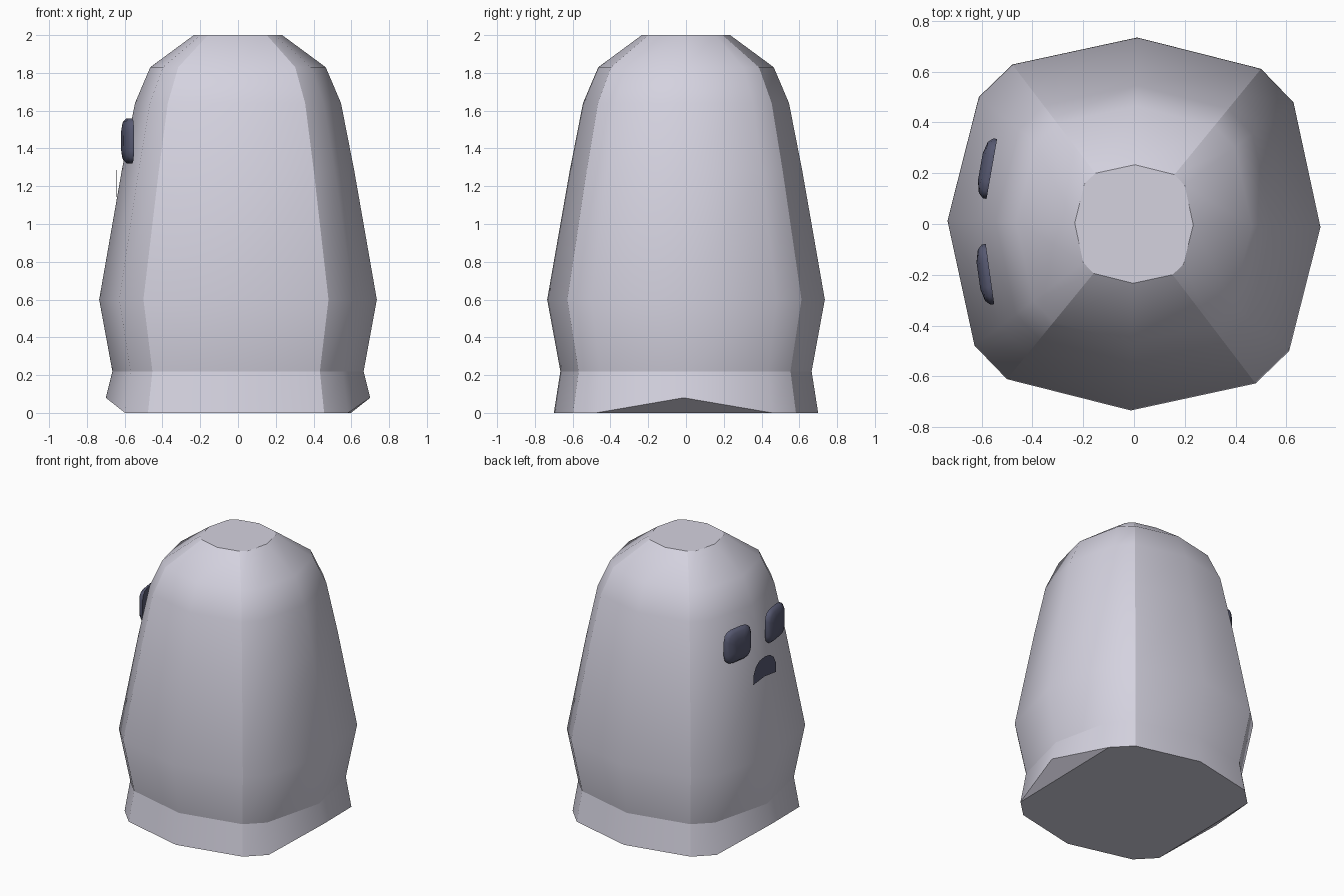
import bpy, bmesh, math
from mathutils import Matrix

if "Cube" in bpy.data.objects:
    bpy.data.objects.remove(bpy.data.objects["Cube"])

TWIST = Matrix.Rotation(math.radians(-1), 4, 'Z')


def material(name, color):
    m = bpy.data.materials.new(name)
    m.diffuse_color = (*color, 1)
    m.use_nodes = True
    m.node_tree.nodes["Principled BSDF"].inputs["Base Color"].default_value = m.diffuse_color
    return m


CLOTH = material("pale grey", (0.66, 0.645, 0.74))
DARK = material("dark slate", (0.095, 0.10, 0.165))


def finish(bm, name, mat, matrix=Matrix()):
    bmesh.ops.transform(bm, matrix=TWIST @ matrix, verts=bm.verts)
    me = bpy.data.meshes.new(name)
    bm.to_mesh(me)
    bm.free()
    me.materials.append(mat)
    ob = bpy.data.objects.new(name, me)
    bpy.context.collection.objects.link(ob)
    return ob


def skin(bm, rings):
    """Join successive rings of verts with quads."""
    n = len(rings[0])
    for a, b in zip(rings, rings[1:]):
        for i in range(n):
            j = (i + 1) % n
            bm.faces.new((a[i], a[j], b[j], b[i])).smooth = True


# Body: twelve-sided section (four blunt corners) lofted through a profile
quarter = [(0.735, 0), (0.62, 0.49), (0.49, 0.62)]
section = []
for k in range(4):
    c, s = round(math.cos(k * math.pi / 2)), round(math.sin(k * math.pi / 2))
    section += [(c * x - s * y, s * x + c * y) for x, y in quarter]
profile = [(0, 0.952), (0.22, 0.905), (0.6, 1), (1.28, 0.838),
           (1.64, 0.742), (1.83, 0.632), (2.0, 0.318)]

bm = bmesh.new()
rings = [[bm.verts.new((x * s, y * s, z)) for x, y in section] for z, s in profile]
low = rings[0]
low[0].co.z = low[6].co.z = 0.08          # hem lifts at both sides
skin(bm, rings)
bm.faces.new(rings[-1])
for i in (0, 6):
    bm.faces.new((low[(i + 1) % 12], low[i], low[i - 1]))
bm.faces.new([low[i] for i in (11, 10, 9, 8, 7, 5, 4, 3, 2, 1)])
# Sharp lines: rims, hem fold and the four front/back corner lines
for ring in (rings[0], rings[1], rings[-1]):
    for i in range(12):
        bm.edges.get((ring[i - 1], ring[i])).smooth = False
for i in (2, 4, 8, 10):
    for a, b in zip(rings, rings[1:]):
        bm.edges.get((a[i], b[i])).smooth = False
finish(bm, "body", CLOTH)


# Eyes: rounded-square domes on the -x side
def eye(name, side):
    bm = bmesh.new()
    rings = []
    for size, depth in ((1, 0), (1, 0.015), (0.85, 0.034), (0.45, 0.046)):
        ring = []
        for i in range(16):
            a = 2 * math.pi * (i + 0.5) / 16
            c, s = math.cos(a), math.sin(a)
            u = math.copysign(abs(c) ** 0.5, c)
            v = math.copysign(abs(s) ** 0.5, s)
            ring.append(bm.verts.new((-depth, -u * 0.121 * size, v * 0.121 * size)))
        rings.append(ring)
    skin(bm, rings)
    bm.faces.new(rings[-1]).smooth = True
    bm.faces.new(rings[0][::-1])
    for i in range(16):
        bm.edges.get((rings[0][i - 1], rings[0][i])).smooth = False
    finish(bm, name, DARK, Matrix.Translation((-0.564, side * 0.207, 1.44))
           @ Matrix.Rotation(math.radians(-9 * side), 4, 'Z'))


eye("left_eye", 1)
eye("right_eye", -1)

# Mouth: thin arched plate
half = [(0.13, 1.13), (0.125, 1.20), (0.10, 1.25), (0.06, 1.28)]
outline = half + [(0, 1.29)] + [(-y, z) for y, z in half[::-1]] + [(0, 1.145)]
bm = bmesh.new()
plate = bm.faces.new([bm.verts.new((-0.645, y, z)) for y, z in outline])
plate.normal_update()
if plate.normal.x > 0:
    plate.normal_flip()
finish(bm, "mouth", DARK)
